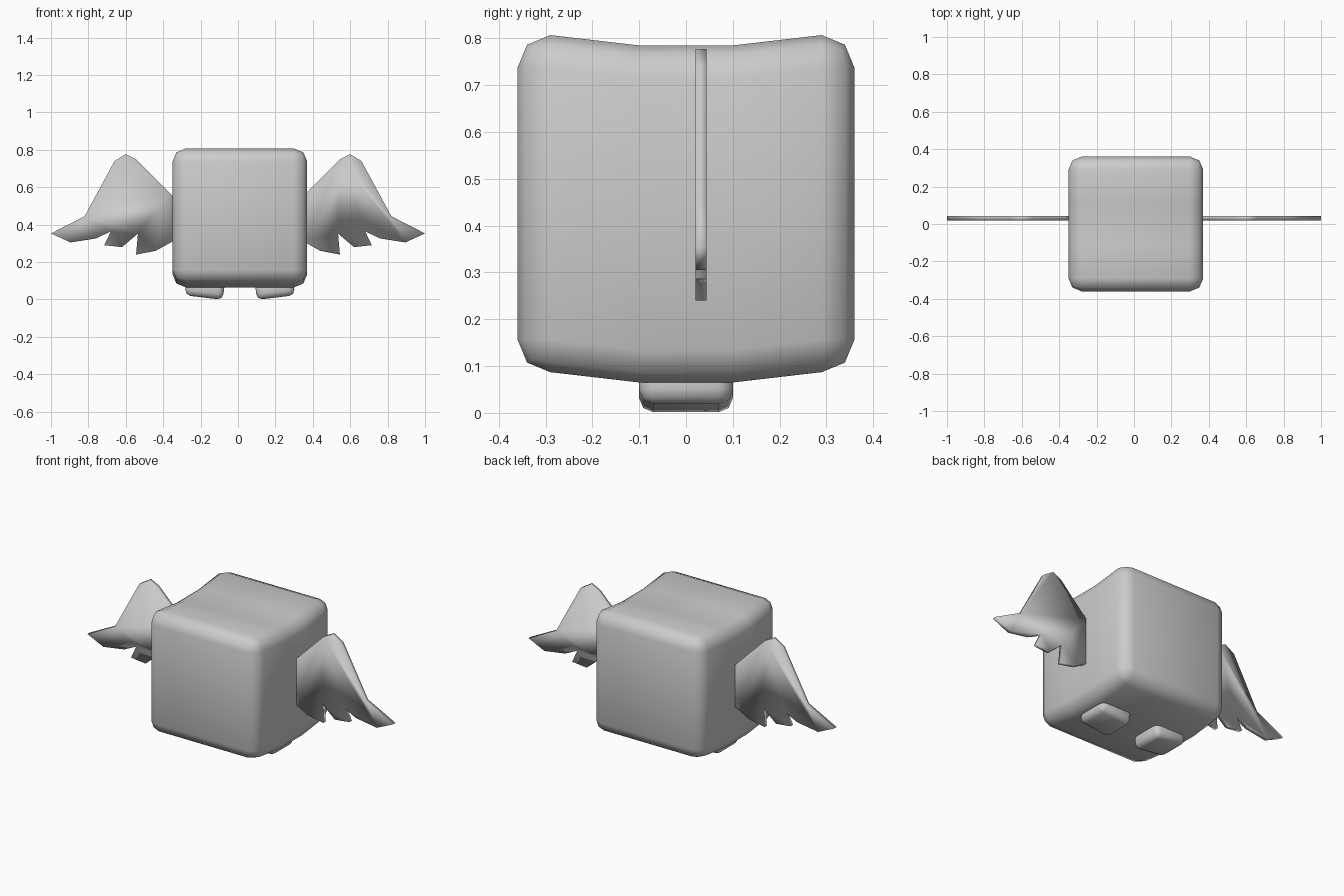
import bpy
import bmesh
from mathutils import Matrix, Vector

cube = bpy.data.objects.get("Cube")
if cube:
    bpy.data.objects.remove(cube, do_unlink=True)

# Single plain grey
grey = bpy.data.materials.new("plain grey")
grey.use_nodes = True
GREY = (0.6, 0.6, 0.6, 1)
grey.diffuse_color = GREY
grey.node_tree.nodes["Principled BSDF"].inputs["Base Color"].default_value = GREY

CENTRE_X = 0.01


def finish(name, bm):
    """Turn a bmesh into a smooth-shaded grey object."""
    bmesh.ops.recalc_face_normals(bm, faces=bm.faces[:])
    for face in bm.faces:
        face.smooth = True
    mesh = bpy.data.meshes.new(name)
    bm.to_mesh(mesh)
    bm.free()
    mesh.materials.append(grey)
    obj = bpy.data.objects.new(name, mesh)
    bpy.context.collection.objects.link(obj)
    return obj


def rounded_box(size, bevel):
    bm = bmesh.new()
    bmesh.ops.create_cube(bm, size=1)
    bmesh.ops.scale(bm, vec=size, verts=bm.verts[:])
    bmesh.ops.bevel(bm, geom=bm.edges[:], offset=bevel, segments=2,
                    profile=0.5, affect='EDGES')
    return bm


# Body: rounded cube whose middle band sags a little
body = rounded_box((0.72, 0.72, 0.72), 0.07)
for y in (-0.1, 0.1):
    bmesh.ops.bisect_plane(body, geom=body.verts[:] + body.edges[:] + body.faces[:],
                           plane_co=(0, y, 0), plane_no=(0, 1, 0))
for v in body.verts:
    if abs(v.co.y) < 0.15:
        v.co.z -= 0.022
bmesh.ops.translate(body, vec=(CENTRE_X, 0, 0.447), verts=body.verts[:])
finish("body", body)

# Feet: small rounded pads tilted up toward the outside
for name, side in (("left_foot", 1), ("right_foot", -1)):
    foot = rounded_box((0.205, 0.2, 0.1), 0.03)
    tilt = Matrix.Rotation(-0.12 * side, 4, 'Y')
    place = Matrix.Translation((CENTRE_X + 0.187 * side, 0, 0.06))
    bmesh.ops.transform(foot, matrix=place @ tilt, verts=foot.verts[:])
    finish(name, foot)

# Wings: thin plates with a feathered lower edge
OUTLINE = [(0.35, 0.555), (0.37, 0.575), (0.545, 0.75), (0.6, 0.777), (0.66, 0.74),
           (0.82, 0.445), (1.0, 0.353), (0.895, 0.305), (0.76, 0.326),
           (0.68, 0.364), (0.715, 0.29), (0.62, 0.28), (0.535, 0.352),
           (0.545, 0.24), (0.44, 0.26), (0.35, 0.31)]
for name, side in (("left_wing", 1), ("right_wing", -1)):
    wing = bmesh.new()
    plate = wing.faces.new([wing.verts.new((x * side, 0.02, z)) for x, z in OUTLINE])
    back = bmesh.ops.extrude_face_region(wing, geom=[plate], use_keep_orig=True)
    moved = [g for g in back["geom"] if isinstance(g, bmesh.types.BMVert)]
    bmesh.ops.translate(wing, vec=Vector((0, 0.024, 0)), verts=moved)
    finish(name, wing)
